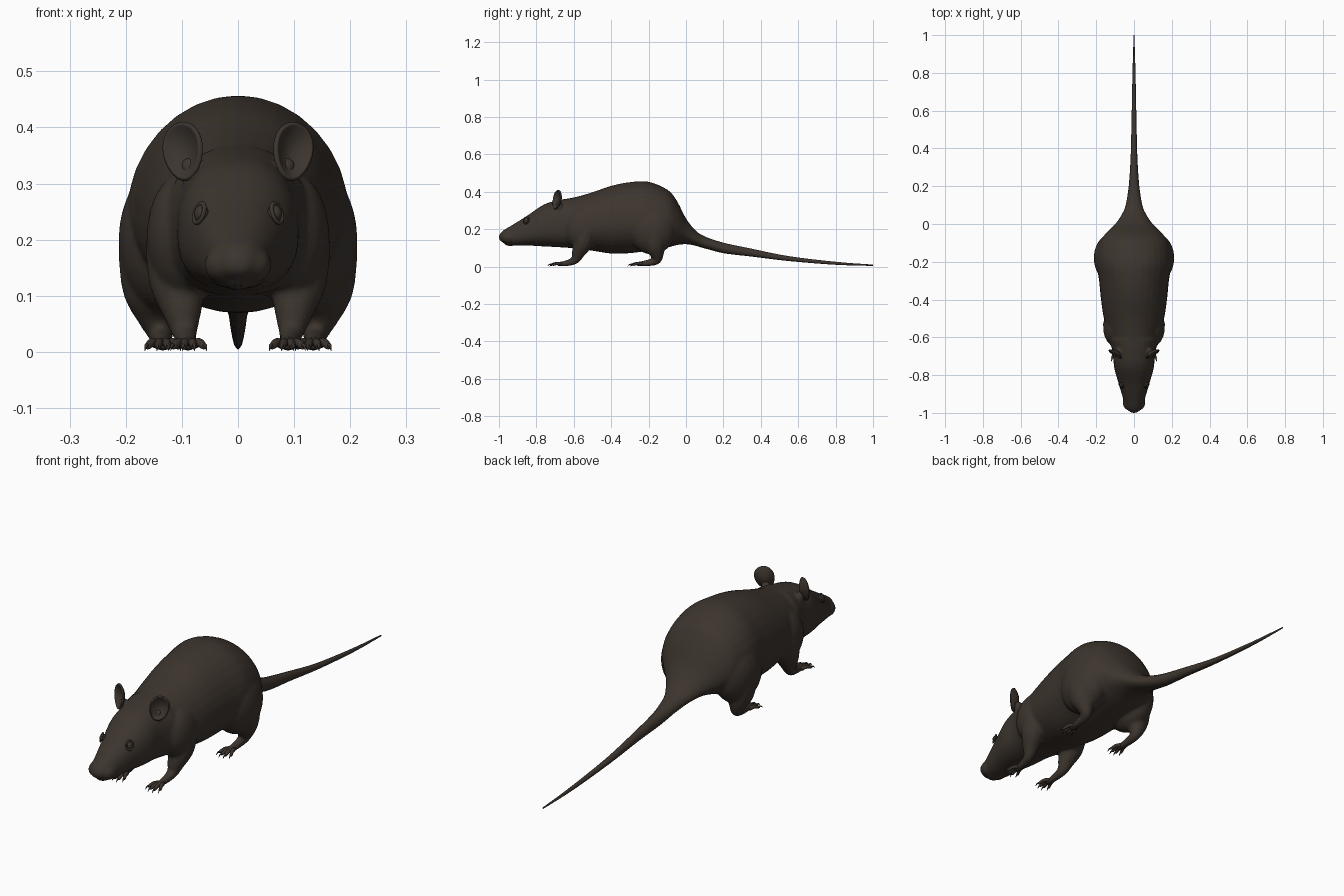
import bpy, bmesh, math
from mathutils import Vector, Matrix

old = bpy.data.objects.get("Cube")
if old:
    bpy.data.objects.remove(old, do_unlink=True)

FUR = (0.046, 0.035, 0.027, 1)
fur = bpy.data.materials.new("dark brown fur")
fur.use_nodes = True
fur.diffuse_color = FUR
shader = fur.node_tree.nodes["Principled BSDF"]
shader.inputs["Base Color"].default_value = FUR
shader.inputs["Roughness"].default_value = 0.8


def finish(bm, name):
    bmesh.ops.recalc_face_normals(bm, faces=bm.faces)
    for f in bm.faces:
        f.smooth = True
    me = bpy.data.meshes.new(name)
    bm.to_mesh(me)
    bm.free()
    me.materials.append(fur)
    ob = bpy.data.objects.new(name, me)
    bpy.context.collection.objects.link(ob)
    return ob


def spline(keys, steps):
    """Catmull-Rom interpolation through tuples of numbers."""
    out = []
    for i in range(len(keys) - 1):
        p = [keys[min(max(i + k, 0), len(keys) - 1)] for k in (-1, 0, 1, 2)]
        for j in range(steps):
            t = j / steps
            out.append([b + 0.5 * t * (c - a + t * (2*a - 5*b + 4*c - d + t * (3*(b - c) + d - a)))
                        for a, b, c, d in zip(*p)])
    return out + [list(keys[-1])]


def skin(bm, rings):
    loops = [[bm.verts.new(p) for p in ring] for ring in rings]
    n = len(loops[0])
    for a, b in zip(loops, loops[1:]):
        for i in range(n):
            bm.faces.new((a[i], a[(i + 1) % n], b[(i + 1) % n], b[i]))
    bm.faces.new(loops[0])
    bm.faces.new(loops[-1])


def loft(bm, keys, steps=5, n=32):
    """Sections along y: (y, top, bottom, half width)."""
    rings = []
    for y, top, bot, w in spline(keys, steps):
        mid = bot + 0.43 * (top - bot)
        e = 0.86 if y < -0.6 else 1.0
        ring = []
        for i in range(n):
            c, s = math.cos(math.tau * i / n), math.sin(math.tau * i / n)
            x = math.copysign(abs(c) ** e, c) * w
            z = math.copysign(abs(s) ** e, s) * (top - mid if s > 0 else mid - bot)
            ring.append((x, y, mid + z))
        rings.append(ring)
    skin(bm, rings)


def tube(bm, keys, side=1, steps=5, n=12):
    """Round limb through (x, y, z, radius) points."""
    pts = spline(keys, steps)
    pos = [Vector((side * p[0], p[1], p[2])) for p in pts]
    rings = []
    for i, p in enumerate(pos):
        d = pos[min(i + 1, len(pos) - 1)] - pos[max(i - 1, 0)]
        u = d.cross(Vector((1, 0, 0))).normalized()
        v = d.cross(u).normalized()
        rings.append([p + pts[i][3] * (u * math.cos(a) + v * math.sin(a))
                      for a in (math.tau * k / n for k in range(n))])
    skin(bm, rings)


def ball(bm, at, size):
    m = Matrix.Translation(at) @ Matrix.Diagonal((*size, 1))
    bmesh.ops.create_uvsphere(bm, u_segments=24, v_segments=16, radius=1, matrix=m)


# Body and head, fused with shoulders, haunches and legs
bm = bmesh.new()
loft(bm, [
    (-1.0, .168, .145, .014), (-.98, .192, .13, .036), (-.93, .222, .113, .056),
    (-.85, .272, .113, .08), (-.76, .332, .108, .105), (-.68, .356, .104, .112),
    (-.6, .37, .098, .135), (-.5, .398, .085, .16), (-.4, .432, .07, .175),
    (-.3, .452, .072, .185), (-.2, .454, .085, .198), (-.1, .412, .102, .182),
    (-.05, .354, .115, .15), (0, .258, .12, .1), (.05, .195, .112, .066),
    (.1, .162, .097, .045), (.2, .127, .073, .027)])
ball(bm, (0, -.94, .128), (.03, .035, .018))                    # lower jaw
for s in (1, -1):
    ball(bm, (s * .03, -.945, .155), (.03, .04, .032))          # cheek pads
    ball(bm, (s * .095, -.55, .205), (.068, .1, .115))          # shoulder
    ball(bm, (s * .125, -.18, .2), (.088, .125, .135))          # haunch
    tube(bm, [(.11, -.53, .2, .055), (.108, -.55, .13, .052), (.1, -.575, .075, .037),
              (.095, -.595, .035, .023), (.09, -.645, .017, .016), (.088, -.69, .013, .012)], s)
    tube(bm, [(.145, -.17, .17, .07), (.15, -.165, .11, .057), (.145, -.155, .065, .038),
              (.138, -.16, .032, .023), (.135, -.215, .018, .017), (.132, -.265, .013, .012)], s)
    tube(bm, [(.07, -.672, .29, .022), (.084, -.678, .325, .02), (.092, -.682, .345, .012)], s)
body = finish(bm, "body")
remesh = body.modifiers.new("fuse", 'REMESH')
remesh.mode = 'VOXEL'
remesh.voxel_size = 0.0065
remesh.use_smooth_shade = True
smooth = body.modifiers.new("soften", 'SMOOTH')
smooth.factor = 0.5
smooth.iterations = 7

# Long tapering tail
bm = bmesh.new()
loft(bm, [(.1, .16, .099, .043), (.2, .128, .072, .028), (.35, .096, .054, .018),
          (.55, .056, .03, .013), (.8, .026, .01, .008), (1.0, .011, .004, .002)], n=16)
finish(bm, "tail")

# Nose tip
bm = bmesh.new()
ball(bm, (0, -.985, .162), (.018, .014, .013))
finish(bm, "nose")

# Front teeth
bm = bmesh.new()
for s in (1, -1):
    tube(bm, [(.004, -.962, .135, .004), (.004, -.966, .118, .003)], s, n=8)
finish(bm, "front_teeth")

for s, side in ((1, "left"), (-1, "right")):
    # Ear: cupped dish with a rolled rim
    out = Vector((s * .5, -.84, .12)).normalized()
    up = Vector((s * .22, .08, 1))
    up = (up - out * up.dot(out)).normalized()
    across = up.cross(out)
    bm = bmesh.new()
    rings = []
    for r in (.08, .3, .55, .8, .95, 1.0):
        ring = []
        for k in range(24):
            a = math.tau * k / 24
            v = math.sin(a)
            wide = .039 * (1 + .15 * v)
            cup = .02 * r * r - .017
            ring.append(Vector((s * .098, -.69, .357)) + across * (wide * r * math.cos(a))
                        + up * (.053 * r * v) + out * cup)
        rings.append(ring)
    loops = [[bm.verts.new(p) for p in ring] for ring in rings]
    bm.faces.new(loops[0])
    for a, b in zip(loops, loops[1:]):
        for k in range(24):
            bm.faces.new((a[k], a[(k + 1) % 24], b[(k + 1) % 24], b[k]))
    ear = finish(bm, side + "_ear")
    thick = ear.modifiers.new("thickness", 'SOLIDIFY')
    thick.thickness = 0.009
    thick.offset = 0
    ear.modifiers.new("round", 'SUBSURF').levels = 1

    # Eyeball and eyelid ring
    look = Vector((s * .8, -.5, .3)).normalized()
    eye_at = Vector((s * .065, -.852, .246))
    bm = bmesh.new()
    ball(bm, eye_at, (.013, .014, .016))
    finish(bm, side + "_eye")
    bm = bmesh.new()
    upright = (Vector((0, 0, 1)) - look * look.z).normalized()
    level = upright.cross(look)
    lid = []
    for k in range(24):
        a = math.tau * k / 24
        spoke = level * (math.cos(a) * .015) + upright * (math.sin(a) * .018)
        lid.append([bm.verts.new(eye_at + look * (.005 + .004 * math.sin(b))
                                 + spoke * (1 + .25 * math.cos(b)))
                    for b in (math.tau * j / 8 for j in range(8))])
    for k in range(24):
        a, b = lid[k], lid[(k + 1) % 24]
        for j in range(8):
            bm.faces.new((a[j], a[(j + 1) % 8], b[(j + 1) % 8], b[j]))
    finish(bm, side + "_eyelid")

    # Toes and claws fanning out of each foot
    for foot, x, y in (("front", .088, -.665), ("hind", .134, -.235)):
        toes, claws = bmesh.new(), bmesh.new()
        for k in range(4):
            f = (k - 1.5) / 1.5
            reach = .058 - .014 * f * f
            x0, x1 = x + f * .01, x + f * .027
            tip = y - reach
            tube(toes, [(x0, y, .014, .009), ((x0 + x1) / 2, y - reach * .5, .017, .008),
                        (x1, tip, .01, .006), (x1, tip - .004, .009, .003)], s, 3, 8)
            tube(claws, [(x1, tip + .004, .012, .004), (x1 + f * .003, tip - .01, .011, .003),
                         (x1 + f * .005, tip - .02, .002, .0005)], s, 3, 6)
        finish(toes, f"{side}_{foot}_toes")
        finish(claws, f"{side}_{foot}_claws")
